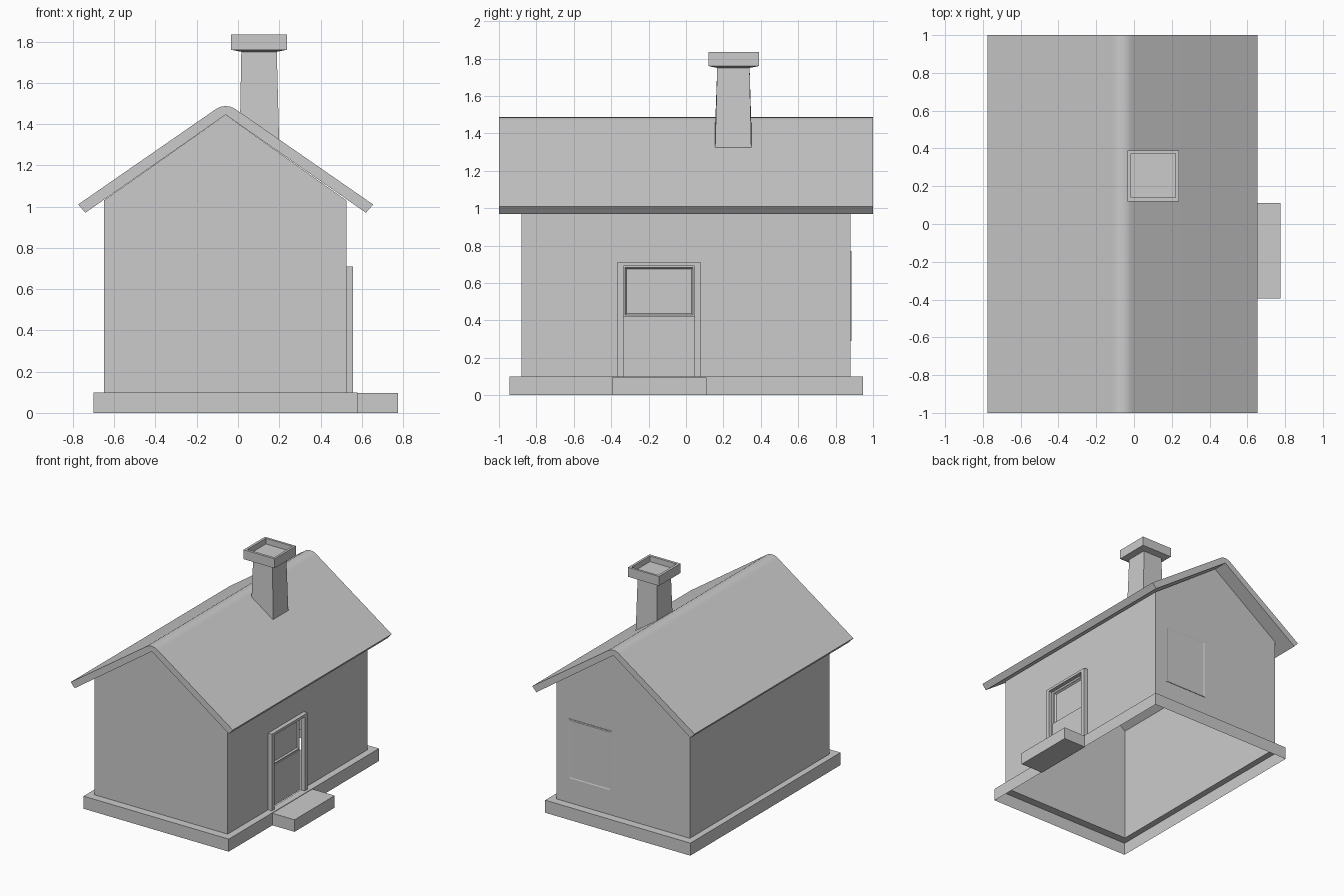
import bpy, bmesh

if "Cube" in bpy.data.objects:
    bpy.data.objects.remove(bpy.data.objects["Cube"])

def make(name, verts, faces, fix=True):
    bm = bmesh.new()
    vs = [bm.verts.new(v) for v in verts]
    for f in faces:
        bm.faces.new([vs[i] for i in f])
    bmesh.ops.remove_doubles(bm, verts=bm.verts, dist=1e-5)
    if fix:
        bmesh.ops.recalc_face_normals(bm, faces=bm.faces)
    me = bpy.data.meshes.new(name)
    bm.to_mesh(me)
    bm.free()
    ob = bpy.data.objects.new(name, me)
    bpy.context.collection.objects.link(ob)
    return ob

def rect(x0, x1, y0, y1, z):
    return [(x0, y0, z), (x1, y0, z), (x1, y1, z), (x0, y1, z)]

def loft(name, rings, cap_start=True, cap_end=True):
    """Join equal-length rings of points with quads."""
    n = len(rings[0])
    verts = [v for r in rings for v in r]
    faces = [(k*n + i, k*n + (i+1) % n, (k+1)*n + (i+1) % n, (k+1)*n + i)
             for k in range(len(rings) - 1) for i in range(n)]
    if cap_start:
        faces.append(tuple(range(n))[::-1])
    if cap_end:
        faces.append(tuple(range(len(verts) - n, len(verts))))
    return make(name, verts, faces)

def box(name, x0, x1, y0, y1, z0, z1):
    return loft(name, [rect(x0, x1, y0, y1, z0), rect(x0, x1, y0, y1, z1)])

WL, WR, WY, RX = -0.65, 0.525, 0.88, -0.06   # wall planes and ridge line
BASE, EAVE, APEX = 0.10, 1.03, 1.445
DY0, DY1, DTOP = -0.335, 0.045, 0.69         # door opening

# Foundation: open-bottomed skirt with a ledge running in to the walls
loft("foundation", [rect(-0.70, 0.58, -0.945, 0.945, 0),
                    rect(-0.70, 0.58, -0.945, 0.945, BASE),
                    rect(WL, WR, -WY, WY, BASE)], False, False)

# Walls: single-sided shell, right wall notched for the door
def gable(y):
    return [(WL, y, BASE), (WR, y, BASE), (WR, y, EAVE), (RX, y, APEX), (WL, y, EAVE)]
notch = [(WR, DY0, BASE), (WR, DY0, DTOP), (WR, DY1, DTOP), (WR, DY1, BASE)]
make("walls", gable(-WY) + gable(WY) + notch,
     [(0, 1, 2, 3, 4), (9, 8, 7, 6, 5), (5, 0, 4, 9),
      (1, 10, 11, 12, 13, 6, 7, 2)], False)

# Roof: folded slab with a rounded ridge
half = [(0.68, 0.97), (0.715, 1.01), (0.055, 1.467), (0.038, 1.478), (0.02, 1.485)]
prof = ([(RX + x, z) for x, z in half] + [(RX, 1.487)] +
        [(RX - x, z) for x, z in reversed(half)] + [(RX, APEX)])
roof = loft("roof", [[(x, y, z) for x, z in prof] for y in (-1, 1)])

# Chimney: tapered shaft following the roof slope, with a hollow cap
foot = [(x, y, 1.47 - 0.7 * (x - RX)) for x, y, _ in rect(0.01, 0.20, 0.155, 0.35, 0)]
loft("chimney", [foot,
                 rect(0.016, 0.188, 0.167, 0.34, 1.75),
                 rect(-0.035, 0.238, 0.12, 0.39, 1.76),
                 rect(-0.035, 0.238, 0.12, 0.39, 1.835),
                 rect(-0.015, 0.22, 0.14, 0.372, 1.835),
                 rect(-0.015, 0.22, 0.14, 0.372, 1.79)], False, True)

# Door: frame, lower leaf and recessed upper pane
w = 0.035
frame = [(DY0 - w, BASE), (DY0, BASE), (DY0, DTOP), (DY1, DTOP), (DY1, BASE),
         (DY1 + w, BASE), (DY1 + w, 0.71), (DY0 - w, 0.71)]
loft("door_frame", [[(x, y, z) for y, z in frame] for x in (WR, 0.558)])
box("door_lower", 0.485, 0.52, DY0, DY1, BASE, 0.42)

def pane(name, u0, u1, z0, z1, d, place):
    """Thin panel with a raised, bevelled rim."""
    def ring(i, depth):
        return [place(u, z, depth) for u, z in
                ((u0+i, z0+i), (u1-i, z0+i), (u1-i, z1-i), (u0+i, z1-i))]
    loft(name, [ring(0, -d), ring(0, d), ring(0.008, d), ring(0.016, 0)], True, True)

pane("door_window", DY0, DY1, 0.42, DTOP, 0.012, lambda u, z, d: (0.498 + d, u, z))

# Back window: almost flush with the rear gable
pane("back_window", 0.04, 0.42, 0.29, 0.77, 0.003, lambda u, z, d: (u, WY + 0.001 + d, z))

# Doorstep
box("doorstep", 0.575, 0.775, -0.395, 0.11, 0, 0.096)

for ob in (roof,):
    bpy.context.view_layer.objects.active = ob
    ob.select_set(True)
    bpy.ops.object.shade_smooth_by_angle(angle=0.6)
    ob.select_set(False)
